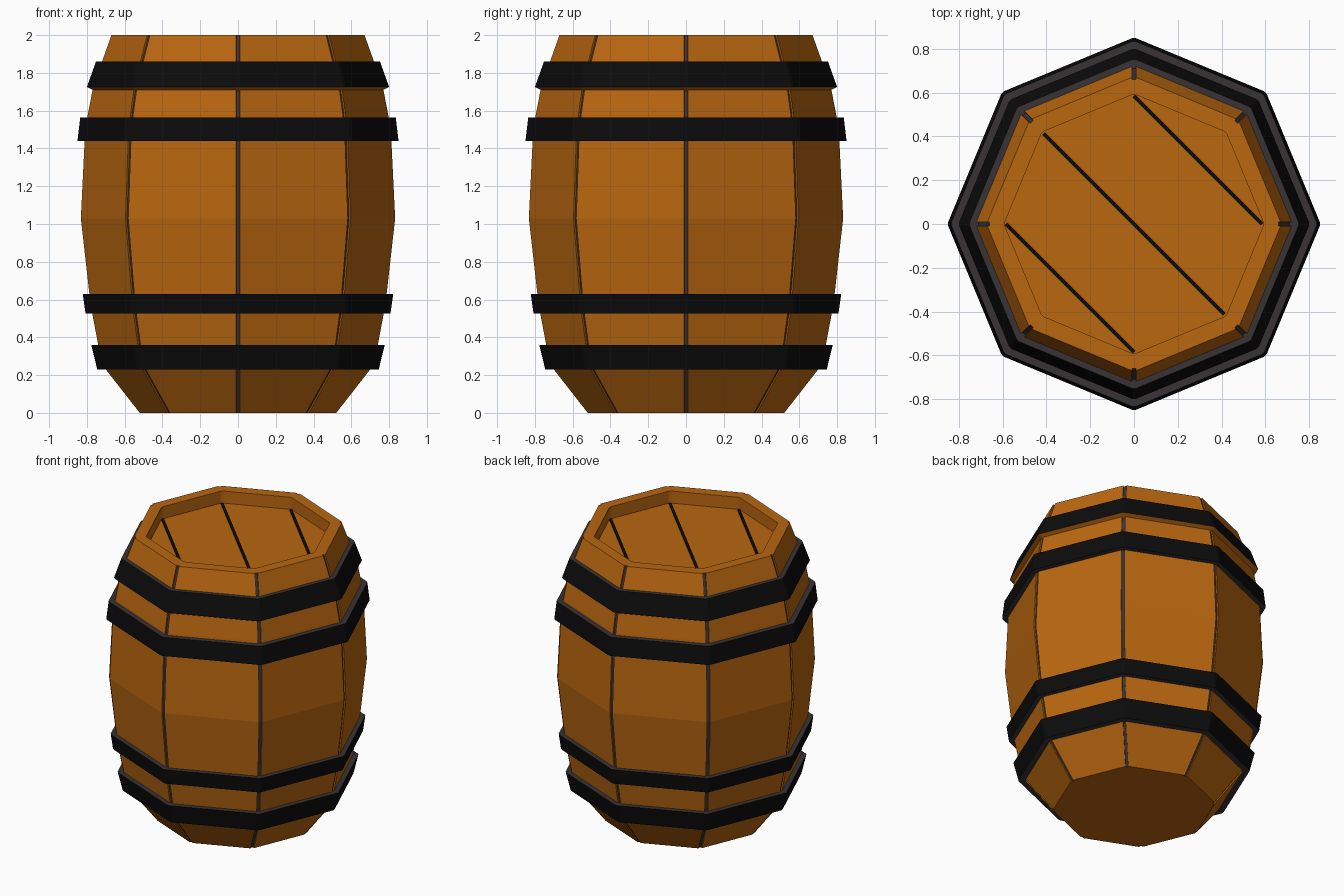
import bpy, bmesh, math
from mathutils import Vector

if "Cube" in bpy.data.objects:
    bpy.data.objects.remove(bpy.data.objects["Cube"])


def material(name, rgb):
    m = bpy.data.materials.new(name)
    m.diffuse_color = (*rgb, 1)
    m.use_nodes = True
    m.node_tree.nodes["Principled BSDF"].inputs["Base Color"].default_value = m.diffuse_color
    return m


wood = material("orange_wood", (0.49, 0.135, 0.005))
iron = material("black_iron", (0.0035, 0.0035, 0.0035))
grey = material("dark_grey_edge", (0.04, 0.033, 0.036))


def section(points):
    """Octagonal outline: each corner is a short run of (radius, sideways) points."""
    out = []
    for k in range(8):
        a = k * math.pi / 4
        c, s = math.cos(a), math.sin(a)
        out += [(r * c - t * s, r * s + t * c) for r, t in points]
    return out


def finish(bm, name, mats):
    bmesh.ops.recalc_face_normals(bm, faces=bm.faces[:])
    me = bpy.data.meshes.new(name)
    bm.to_mesh(me)
    bm.free()
    for m in mats:
        me.materials.append(m)
    ob = bpy.data.objects.new(name, me)
    bpy.context.collection.objects.link(ob)
    return ob


def loft(bm, rings, rule, closed=False):
    """Bridge rings of equal length; rule(row, column) gives the material index."""
    vs = [[bm.verts.new((x, y, z)) for x, y in pts] for pts, z in rings]
    n = len(vs[0])
    for i in range(len(vs) if closed else len(vs) - 1):
        a, b = vs[i], vs[(i + 1) % len(vs)]
        for j in range(n):
            f = bm.faces.new((a[j], a[(j + 1) % n], b[(j + 1) % n], b[j]))
            f.material_index = rule(i, j)
    return vs


# barrel body with narrow dark grooves at the corners and a recessed lid
W = 0.01
body = [(0.52, 0, .01), (0.70, 0.23, .01), (0.74, 0.36, .01), (0.78, 0.57, .01),
        (0.832, 1.03, .01), (0.812, 1.44, .01), (0.795, 1.58, .01),
        (0.77, 1.71, .01), (0.72, 1.86, .01), (0.67, 2.0, .01),
        (0.59, 2.0, 0), (0.59, 1.915, 0)]
rings = [(section([(r, -W), (r - d, -W * .9), (r - d, W * .9), (r, W)]), z) for r, z, d in body]
bm = bmesh.new()
rows = loft(bm, rings, lambda i, j: 1 if j % 4 == 1 and i < 9 else 0)
bm.faces.new(rows[0])
bm.faces.new(rows[-1])
finish(bm, "barrel_body", [wood, grey])


# hoops: inner bottom, outer bottom, outer top, inner top
def hoop(name, inner_low, low, high, inner_high, under=1):
    bm = bmesh.new()
    prof = [inner_low, low, high, inner_high]
    rings = [(section([(r - .006, -.022), (r, -.008), (r, .008), (r - .006, .022)]), z)
             for r, z in prof]
    loft(bm, rings, lambda i, j: (under, 0, 1, 0)[i], closed=True)
    finish(bm, name, [iron, grey, wood])


hoop("hoop_top", (0.75, 1.70), (0.80, 1.725), (0.752, 1.86), (0.70, 1.86), under=2)
hoop("hoop_upper", (0.79, 1.44), (0.85, 1.44), (0.835, 1.565), (0.77, 1.565))
hoop("hoop_lower", (0.75, 0.525), (0.807, 0.525), (0.822, 0.63), (0.76, 0.63))
hoop("hoop_bottom", (0.67, 0.23), (0.745, 0.23), (0.777, 0.36), (0.71, 0.36))

# dark plank gaps on the lid
for name, c, length in (("lid_gap_left", -0.293, 0.83), ("lid_gap_middle", 0, 1.17),
                        ("lid_gap_right", 0.293, 0.83)):
    bm = bmesh.new()
    bmesh.ops.create_cube(bm, size=1)
    bmesh.ops.scale(bm, vec=Vector((length, 0.018, 0.008)), verts=bm.verts[:])
    ob = finish(bm, name, [iron])
    ob.location = (c, c, 1.916)
    ob.rotation_euler.z = -math.pi / 4
